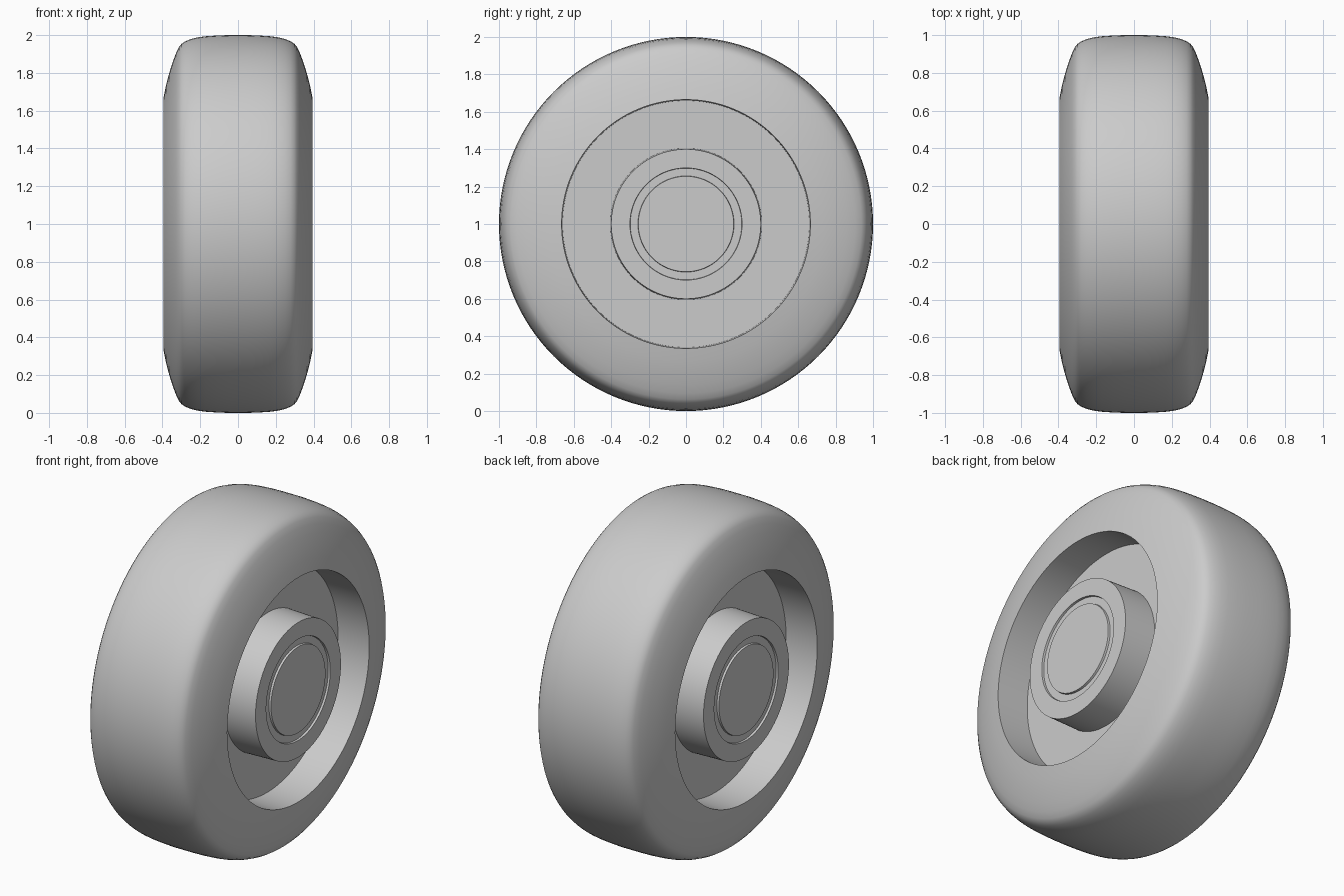
import bpy
import bmesh
import math

if "Cube" in bpy.data.objects:
    bpy.data.objects.remove(bpy.data.objects["Cube"], do_unlink=True)

SEGMENTS = 128
FACE, FLOOR = 0.395, 0.195        # half width of the wheel, half width of the web
RIM, HUB = 0.66, 0.40             # recess and hub radii

grey = bpy.data.materials.new("plain grey")
grey.use_nodes = True
colour = (0.6, 0.6, 0.6, 1)
grey.diffuse_color = colour
grey.node_tree.nodes["Principled BSDF"].inputs["Base Color"].default_value = colour


def mirrored(profile):
    """The same profile on the other side, ordered so its faces point outwards."""
    return [(-x, r) for x, r in reversed(profile)]


def lathe(name, profiles):
    """Turn (x, radius) profiles around the axle."""
    bm = bmesh.new()
    for profile in profiles:
        rings = []
        for x, r in profile:
            angles = [math.tau * k / SEGMENTS for k in range(SEGMENTS)]
            rings.append([bm.verts.new((x, r * math.cos(a), 1 + r * math.sin(a)))
                          for a in angles])
        for a, b in zip(rings, rings[1:]):
            for k in range(SEGMENTS):
                n = (k + 1) % SEGMENTS
                bm.faces.new((a[k], b[k], b[n], a[n]))
    bmesh.ops.remove_doubles(bm, verts=bm.verts, dist=1e-5)
    mesh = bpy.data.meshes.new(name)
    bm.to_mesh(mesh)
    bm.free()
    mesh.materials.append(grey)
    obj = bpy.data.objects.new(name, mesh)
    bpy.context.collection.objects.link(obj)
    bpy.ops.object.select_all(action="DESELECT")
    obj.select_set(True)
    bpy.context.view_layer.objects.active = obj
    bpy.ops.object.shade_smooth_by_angle(angle=math.radians(30))
    return obj


# Tyre: recess wall, bulging sidewall, rounded shoulder and crowned tread
half_tyre = [(FLOOR, RIM), (FACE, RIM + 0.005), (0.381, 0.735), (0.364, 0.80),
             (0.345, 0.86), (0.328, 0.905), (0.312, 0.938), (0.298, 0.955),
             (0.278, 0.968), (0.25, 0.979), (0.215, 0.988), (0.17, 0.994),
             (0.11, 0.998), (0.05, 1.0)]
lathe("tyre", [half_tyre + mirrored(half_tyre)])

# Web: flat recessed floor on each side
web = [(FLOOR, HUB + 0.005), (FLOOR, RIM)]
lathe("web", [web, mirrored(web)])

# Hub: raised boss with a shallow ring groove around the axle cap
groove = FACE - 0.012
hub = [(FACE, 0), (FACE, 0.255), (groove, 0.257), (groove, 0.298), (FACE, 0.30),
       (FACE, HUB), (FLOOR, HUB + 0.005)]
lathe("hub", [hub, mirrored(hub)])
